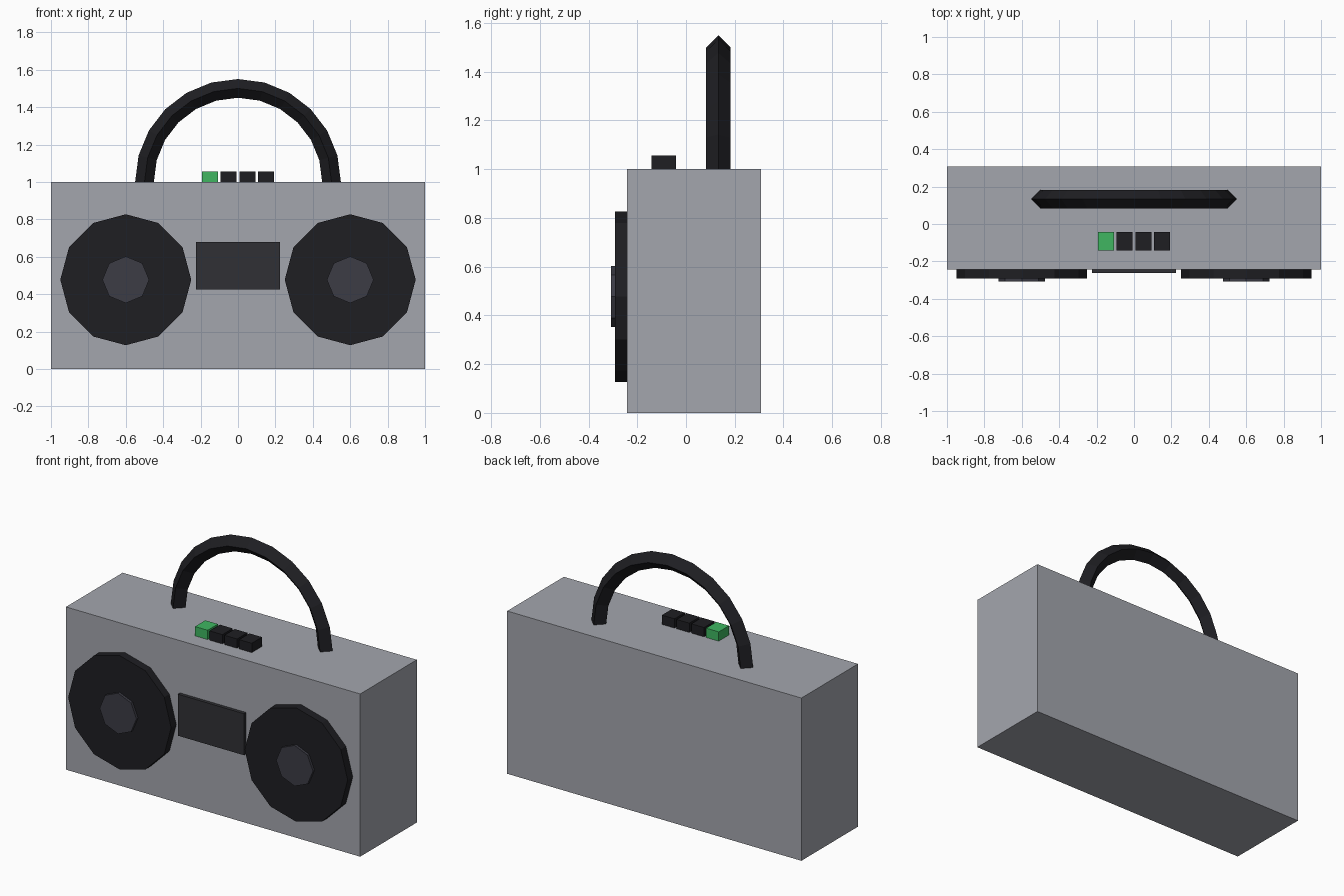
import bpy, bmesh
from math import pi
from mathutils import Matrix, Vector

if "Cube" in bpy.data.objects:
    bpy.data.objects.remove(bpy.data.objects["Cube"])

FRONT, BACK = -0.242, 0.308   # body faces
SINK = 0.01                   # overlap of parts into the body


def material(name, rgb):
    mat = bpy.data.materials.new(name)
    mat.diffuse_color = (*rgb, 1)
    mat.use_nodes = True
    mat.node_tree.nodes["Principled BSDF"].inputs["Base Color"].default_value = mat.diffuse_color
    return mat


def finish(name, bm, mat):
    bmesh.ops.recalc_face_normals(bm, faces=bm.faces)
    mesh = bpy.data.meshes.new(name)
    bm.to_mesh(mesh)
    bm.free()
    mesh.materials.append(mat)
    obj = bpy.data.objects.new(name, mesh)
    bpy.context.collection.objects.link(obj)
    return obj


def box(name, x, y, z, mat):
    """Box from (min, max) ranges."""
    lo, hi = Vector((x[0], y[0], z[0])), Vector((x[1], y[1], z[1]))
    bm = bmesh.new()
    bmesh.ops.create_cube(bm, size=1, matrix=Matrix.Translation((lo + hi) / 2)
                          @ Matrix.Diagonal((*(hi - lo), 1)))
    return finish(name, bm, mat)


def disc(name, x, z, radius, sides, y0, y1, mat):
    """Short prism facing the front."""
    bm = bmesh.new()
    bmesh.ops.create_cone(bm, cap_ends=True, segments=sides, radius1=radius,
                          radius2=radius, depth=y1 - y0,
                          matrix=Matrix.Translation((x, (y0 + y1) / 2, z))
                          @ Matrix.Rotation(pi / 2, 4, 'X'))
    return finish(name, bm, mat)


silver = material("silver", (0.37, 0.38, 0.42))
black = material("black", (0.013, 0.013, 0.016))
charcoal = material("charcoal", (0.03, 0.03, 0.035))
slate = material("slate", (0.045, 0.045, 0.06))
green = material("green", (0.05, 0.47, 0.12))

# Body
box("body", (-1, 1), (FRONT, BACK), (0, 1), silver)

# Speakers with centre cones
for side, x in (("left", -0.6), ("right", 0.6)):
    disc(side + "_speaker", x, 0.477, 0.35, 12, -0.292, FRONT + SINK, black)
    disc(side + "_speaker_cone", x, 0.477, 0.125, 8, -0.308, -0.282, slate)

# Cassette door
box("cassette_door", (-0.225, 0.225), (-0.263, FRONT + SINK), (0.424, 0.679), charcoal)

# Top buttons, the first one green
for i in range(4):
    x = -0.15 + 0.1 * i
    box(f"button_{i + 1}", (x - 0.043, x + 0.043), (-0.142, -0.042),
        (1 - SINK, 1.057), black if i else green)

# Handle: diamond section swept through a half circle
bm = bmesh.new()
centre = Vector((0, 0.133, 1))
profile = [(0.55, 0), (0.5, 0.05), (0.45, 0), (0.5, -0.05)]
section = bm.faces.new([bm.verts.new(centre + Vector((x, y, 0))) for x, y in profile])
bmesh.ops.spin(bm, geom=[section, *section.edges, *section.verts], cent=centre,
               axis=(0, -1, 0), angle=pi, steps=12, use_duplicate=False)
finish("handle", bm, black)
